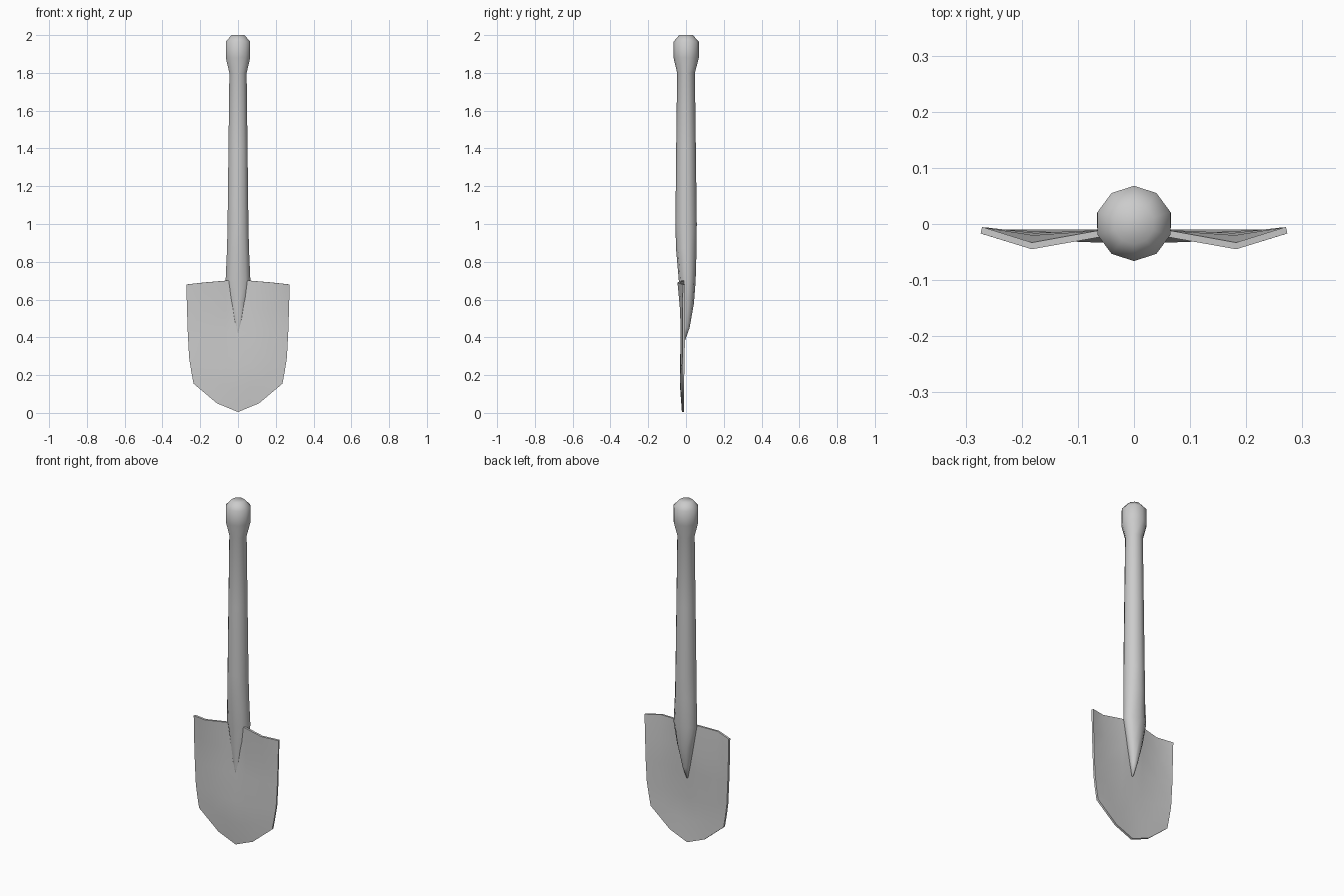
import bpy, bmesh
from math import sin, cos, pi

if "Cube" in bpy.data.objects:
    bpy.data.objects.remove(bpy.data.objects["Cube"])


def finish(name, bm):
    bmesh.ops.recalc_face_normals(bm, faces=bm.faces)
    mesh = bpy.data.meshes.new(name)
    bm.to_mesh(mesh)
    bm.free()
    ob = bpy.data.objects.new(name, mesh)
    bpy.context.collection.objects.link(ob)
    for p in mesh.polygons:
        p.use_smooth = True
    return ob


# Handle: ten-sided loft of (z, x radius, front y, back y), narrowing to a socket point
SIDES = 10
sections = [
    (2.00, .036, -.036, .036), (1.965, .068, -.066, .068), (1.88, .068, -.066, .068),
    (1.80, .048, -.047, .047), (1.40, .053, -.052, .052), (1.00, .058, -.056, .057),
    (.87, .061, -.053, .056), (.70, .069, -.038, .051), (.58, .048, -.031, .042),
    (.45, .020, -.026, .019), (.38, .003, -.022, -.006),
]
bm = bmesh.new()
rings = []
for z, rx, front, back in sections:
    mid, ry = (front + back) / 2, (back - front) / 2
    rings.append([bm.verts.new((rx * sin(2 * pi * i / SIDES),
                                mid + ry * cos(2 * pi * i / SIDES), z))
                  for i in range(SIDES)])
for a, b in zip(rings, rings[1:]):
    for i in range(SIDES):
        j = (i + 1) % SIDES
        bm.faces.new((a[i], a[j], b[j], b[i]))
bm.faces.new(rings[0])
bm.faces.new(rings[-1])
handle = finish("handle", bm)

# Blade: right half as a bent sheet, mirrored and thickened; rows of (x, y, z)
rows = [
    [(0, -.008, .70), (.065, -.018, .70), (.182, -.039, .69), (.272, -.011, .68)],
    [(0, -.014, .55), (.065, -.017, .55), (.180, -.026, .55), (.269, -.012, .55)],
    [(0, -.018, .42), (.065, -.019, .42), (.178, -.022, .42), (.265, -.012, .42)],
    [(0, -.027, .26), (.065, -.027, .26), (.168, -.023, .275), (.258, -.013, .29)],
    [(0, -.025, .13), (.060, -.024, .14), (.135, -.021, .165), (.247, -.015, .22)],
    [(0, -.016, .005), (.055, -.016, .028), (.110, -.016, .05), (.235, -.016, .155)],
]
bm = bmesh.new()
grid = [[bm.verts.new(p) for p in row] for row in rows]
for a, b in zip(grid, grid[1:]):
    for i in range(len(a) - 1):
        bm.faces.new((a[i], b[i], b[i + 1], a[i + 1]))
blade = finish("blade", bm)
blade.modifiers.new("Mirror", 'MIRROR')
solid = blade.modifiers.new("Thickness", 'SOLIDIFY')
solid.thickness = .012
solid.offset = 0

# Keep the rim of the blade crisp after thickening
edge = blade.modifiers.new("Rim", 'EDGE_SPLIT')
edge.split_angle = pi / 4
